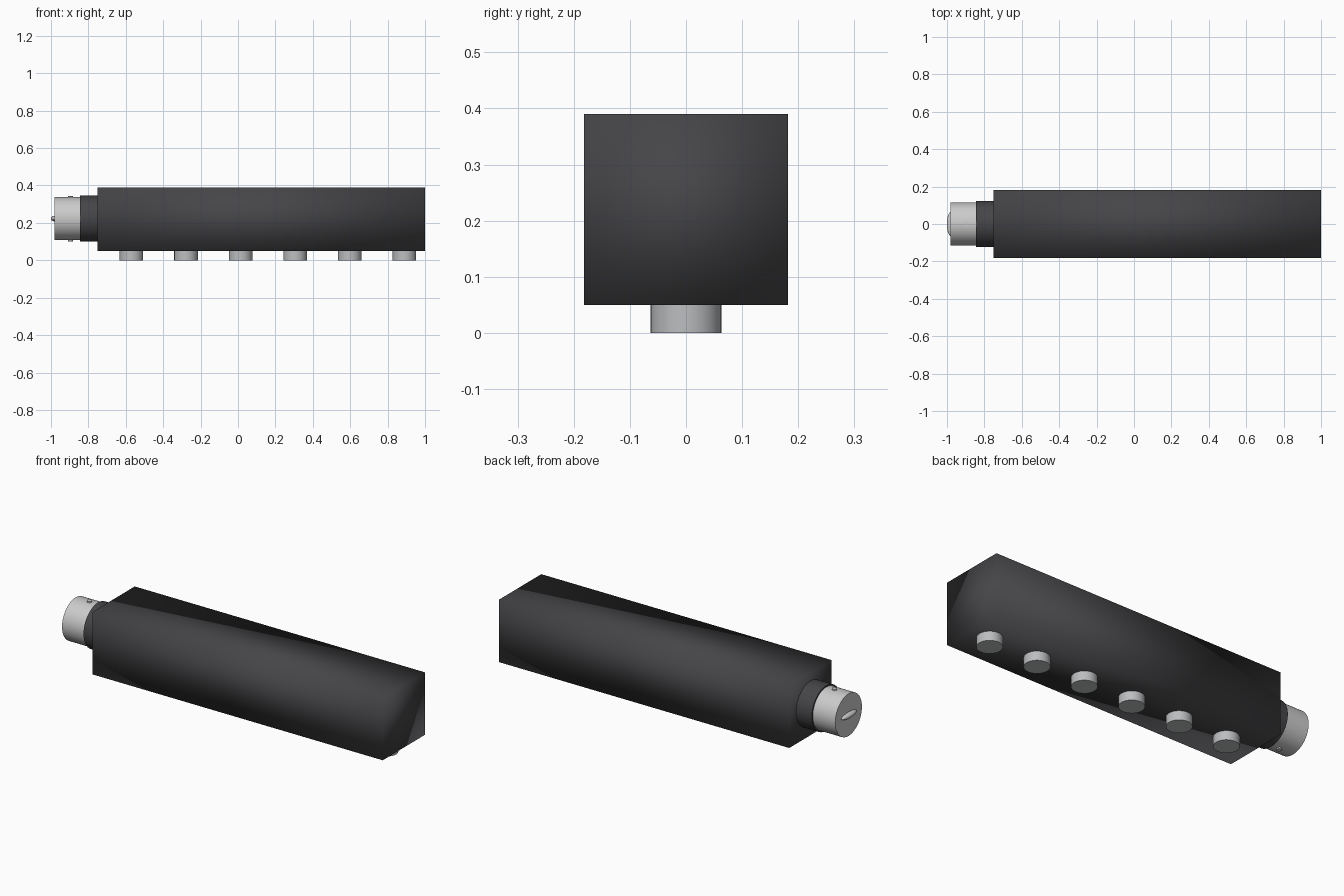
import bpy, math

if "Cube" in bpy.data.objects:
    bpy.data.objects.remove(bpy.data.objects["Cube"])

def material(name, rgb):
    m = bpy.data.materials.new(name)
    m.diffuse_color = (*rgb, 1)
    m.use_nodes = True
    m.node_tree.nodes["Principled BSDF"].inputs["Base Color"].default_value = m.diffuse_color
    return m

DARK = material("dark_plastic", (0.06, 0.06, 0.065))
METAL = material("bright_metal", (0.75, 0.76, 0.78))
FOOT = material("grey_metal", (0.5, 0.51, 0.52))
AXIS_Z = 0.223

def finish(name, mat, smooth_all=False):
    ob = bpy.context.object
    ob.name = name
    ob.data.materials.append(mat)
    bpy.ops.object.transform_apply(location=False, rotation=True, scale=True)
    if smooth_all:
        bpy.ops.object.shade_smooth()
    else:
        bpy.ops.object.shade_smooth_by_angle(angle=math.radians(40))
    return ob

def cylinder(name, mat, loc, radius, depth, along_x=False, sides=48):
    rot = (0, math.pi / 2, 0) if along_x else (0, 0, 0)
    bpy.ops.mesh.primitive_cylinder_add(vertices=sides, radius=radius, depth=depth,
                                        location=loc, rotation=rot)
    return finish(name, mat)

def x_cylinder(name, mat, x0, x1, radius):
    return cylinder(name, mat, ((x0 + x1) / 2, 0, AXIS_Z), radius, x1 - x0, True)

# Long housing, smooth shaded across its corners
bpy.ops.mesh.primitive_cube_add(size=1, location=(0.125, 0, 0.22))
bpy.context.object.scale = (1.75, 0.364, 0.34)
finish("housing", DARK, smooth_all=True)

# Collar and bayonet cap on the left end
x_cylinder("collar", DARK, -0.845, -0.745, 0.123)
x_cylinder("bayonet_cap", METAL, -0.98, -0.84, 0.115)

# Locking pins above and below the cap
for name, side in (("upper_pin", 1), ("lower_pin", -1)):
    cylinder(name, METAL, (-0.895, 0, AXIS_Z + side * 0.112), 0.013, 0.02, sides=24)

# Narrow rounded contact on the end of the cap
bpy.ops.mesh.primitive_uv_sphere_add(segments=32, ring_count=16, radius=1,
                                     location=(-0.98, 0, AXIS_Z))
bpy.context.object.scale = (0.02, 0.064, 0.015)
finish("end_contact", METAL, smooth_all=True)

# Row of round feet underneath
for i in range(6):
    cylinder(f"foot_{i + 1}", FOOT, (-0.57 + i * 0.292, 0, 0.0275), 0.063, 0.055)
